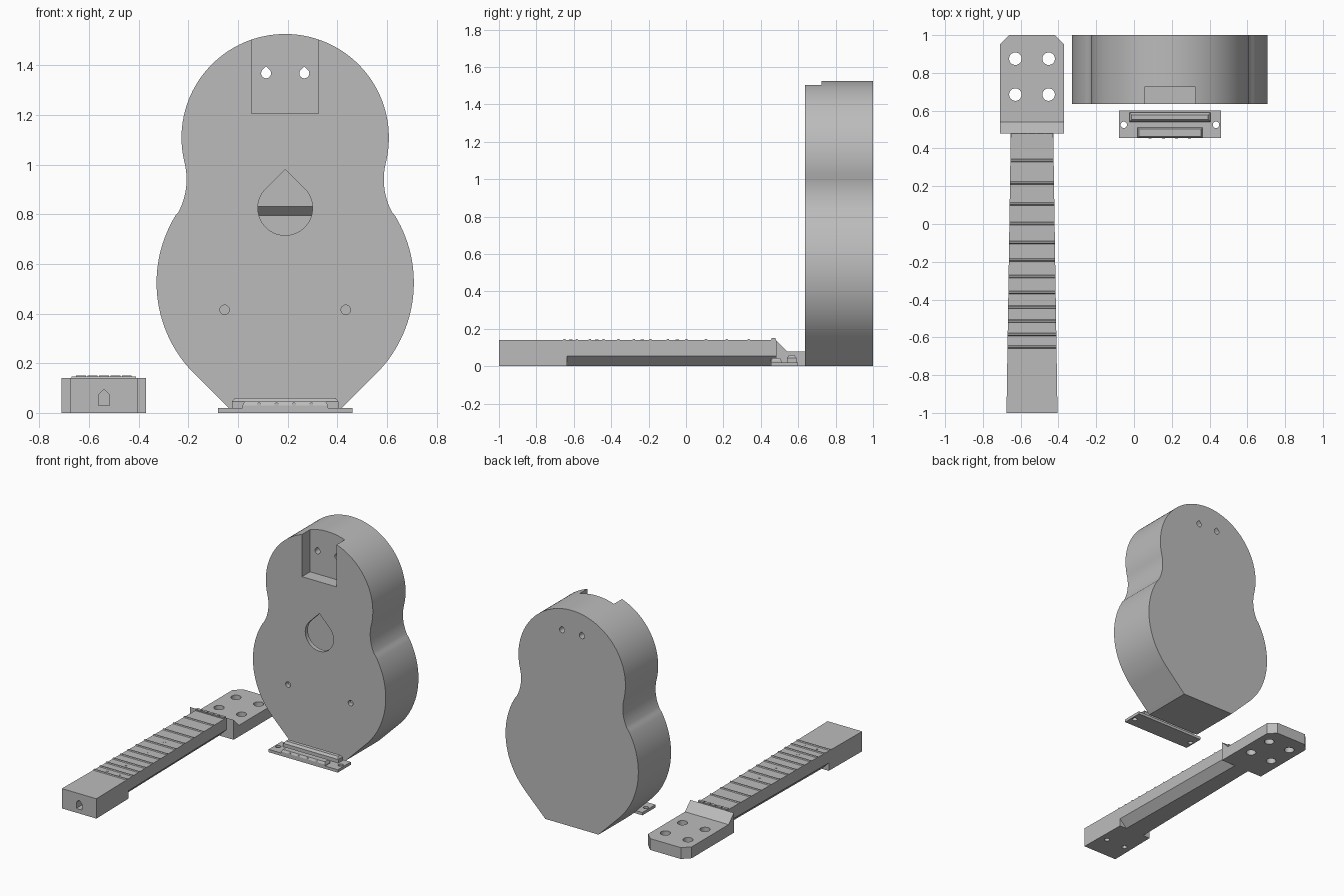
import bpy, bmesh
from math import sin, cos, radians
from mathutils import Vector

cube = bpy.data.objects.get("Cube")
if cube:
    bpy.data.objects.remove(cube)

grey = bpy.data.materials.new("plain grey")
grey.use_nodes = True
grey.diffuse_color = (0.5, 0.5, 0.5, 1)
grey.node_tree.nodes["Principled BSDF"].inputs["Base Color"].default_value = (0.5, 0.5, 0.5, 1)


def loft(name, start, end):
    """Solid between two matching rings of points."""
    bm = bmesh.new()
    a = [bm.verts.new(p) for p in start]
    b = [bm.verts.new(p) for p in end]
    n = len(a)
    bm.faces.new(a)
    bm.faces.new(b)
    for i in range(n):
        j = (i + 1) % n
        bm.faces.new((a[i], a[j], b[j], b[i]))
    bmesh.ops.recalc_face_normals(bm, faces=bm.faces)
    mesh = bpy.data.meshes.new(name)
    bm.to_mesh(mesh)
    bm.free()
    mesh.materials.append(grey)
    ob = bpy.data.objects.new(name, mesh)
    bpy.context.collection.objects.link(ob)
    return ob


def prism(name, pts, axis, lo, hi):
    """Extrude a flat outline along one axis."""
    place = {"x": lambda p, d: (d, p[0], p[1]),
             "y": lambda p, d: (p[0], d, p[1]),
             "z": lambda p, d: (p[0], p[1], d)}[axis]
    return loft(name, [place(p, lo) for p in pts], [place(p, hi) for p in pts])


def rect(x0, x1, y0, y1):
    return [(x0, y0), (x1, y0), (x1, y1), (x0, y1)]


def arc(cx, cy, r, a0, a1, n):
    return [(cx + r * cos(radians(a0 + (a1 - a0) * i / n)),
             cy + r * sin(radians(a0 + (a1 - a0) * i / n))) for i in range(n + 1)]


def circle(cx, cy, r, n=24):
    return arc(cx, cy, r, 0, 360, n)[:-1]


def teardrop(cx, cy, r, n=32):
    return arc(cx, cy, r, 135, 405, n) + [(cx, cy + r * 2 ** 0.5)]


def boolean(ob, tool, operation="DIFFERENCE"):
    mod = ob.modifiers.new("cut", "BOOLEAN")
    mod.operation = operation
    mod.solver = "EXACT"
    mod.object = tool
    bpy.context.view_layer.objects.active = ob
    bpy.ops.object.modifier_apply(modifier=mod.name)
    bpy.data.objects.remove(tool)


def smooth(ob):
    bpy.ops.object.select_all(action="DESELECT")
    ob.select_set(True)
    bpy.context.view_layer.objects.active = ob
    bpy.ops.object.shade_smooth_by_angle(angle=radians(25))


# Body: two bouts joined by waist arcs
BX = 0.19


def body_outline(inset):
    low, waist, up = 0.518 - inset, 0.28 + inset, 0.4175 - inset
    half = [(0.208 - 0.414 * inset, inset)]
    half += arc(0, 0.524, low, -45, 31.6, 28)
    half += arc(0.677, 0.94, waist, 211.6, 166.1, 14)[1:]
    half += arc(0, 1.108, up, -13.9, 90, 36)[1:]
    return [(BX + x, z) for x, z in half] + [(BX - x, z) for x, z in half[-2::-1]]


body = prism("body", body_outline(0), "y", 0.635, 1.0)

# Hollow inside with a thicker upper back
cavity = prism("cavity_cutter", body_outline(0.03), "y", 0.6, 1.0)
depth = [(0.665, 0), (0.97, 0), (0.97, 0.795), (0.935, 0.83), (0.935, 1.16), (0.665, 1.16)]
boolean(cavity, prism("depth_cutter", depth, "x", -1, 1), "INTERSECT")
boolean(body, cavity)

# Neck pocket, sound hole and screw holes
boolean(body, prism("pocket_cutter", rect(0.055, 0.325, 1.205, 1.6), "y", 0.6, 0.725))
boolean(body, prism("sound_hole_cutter", teardrop(BX, 0.825, 0.11, 48), "y", 0.6, 0.7))
for side in (-1, 1):
    boolean(body, prism("neck_screw_cutter", teardrop(BX + side * 0.077, 1.367, 0.02, 20), "y", 0.7, 1.1))
    boolean(body, prism("bridge_screw_cutter", circle(BX + side * 0.244, 0.415, 0.019), "y", 0.6, 0.7))
smooth(body)

# Neck: heel block, chamfered shaft, headstock
NX = -0.54
TOP = 0.14


def half_width(y):
    return 0.135 - 0.0225 * (y + 1) / 1.48


def shaft_section(y):
    w = half_width(y)
    half = [(w, TOP), (w, 0.055), (w - 0.055, 0)]
    return [(NX + x, y, z) for x, z in half] + [(NX - x, y, z) for x, z in half[::-1]]


loft("neck_shaft", shaft_section(-0.635), shaft_section(0.48))
w0, w1 = half_width(-1), half_width(-0.635)
heel = prism("neck_heel", [(NX - w0, -1), (NX + w0, -1), (NX + w1, -0.635), (NX - w1, -0.635)], "z", 0, TOP)
house = [(NX - 0.022, 0.03), (NX + 0.022, 0.03), (NX + 0.022, 0.073), (NX, 0.095), (NX - 0.022, 0.073)]
boolean(heel, prism("rod_hole_cutter", house, "y", -1.1, -0.7))
for side in (-1, 1):
    boolean(heel, prism("heel_screw_cutter", circle(NX + side * 0.077, -0.835, 0.018), "z", -0.1, 0.09))

HW = 0.17
head = prism("headstock", [(NX - HW, 0.48), (NX + HW, 0.48), (NX + HW, 0.95), (NX + HW - 0.05, 1),
                           (NX - HW + 0.05, 1), (NX - HW, 0.95)], "z", 0, 0.08)
for side in (-1, 1):
    for y in (0.685, 0.875):
        boolean(head, prism("peg_hole_cutter", circle(NX + side * 0.088, y, 0.033, 32), "z", -0.1, 0.2))
smooth(head)
prism("nut_ramp", [(0.48, 0.08), (0.48, TOP), (0.54, 0.08)], "x", NX - HW, NX + HW)

# Nut with string slots
prism("nut", rect(0.455, 0.48, 0.1, 0.144), "x", NX - 0.112, NX + 0.112)
for i in range(5):
    x = NX - 0.112 + i * 0.046
    prism("nut_tooth", rect(0.458, 0.478, 0.144, 0.15), "x", x, x + 0.04)

# Frets in twelve-tone spacing, with marker dots between them
fret_y = [0.46 - 2.22 * (1 - 2 ** (-n / 12)) for n in range(13)]
for y in fret_y[1:]:
    w = half_width(y)
    prism("fret", [(y - 0.008, TOP), (y - 0.004, TOP + 0.006), (y + 0.004, TOP + 0.006), (y + 0.008, TOP)],
          "x", NX - w, NX + w)
for n, offsets in ((5, (0,)), (7, (0,)), (10, (0,)), (12, (-0.05, 0.05))):
    for dx in offsets:
        prism("marker_dot", circle(NX + dx, (fret_y[n] + fret_y[n - 1]) / 2, 0.009, 16), "z", TOP, TOP + 0.002)

# Bridge: base plate, tie block and saddle
base = prism("bridge_base", rect(-0.08, 0.46, 0.455, 0.6), "z", 0, 0.02)
for side in (-1, 1):
    boolean(base, prism("bridge_hole_cutter", circle(BX + side * 0.244, 0.525, 0.017), "z", -0.1, 0.1))


def ridge(name, hw, y0, y1, height, bevel):
    """Block with a sloped upper edge."""
    prism(name + "_foot", rect(BX - hw, BX + hw, y0, y1), "z", 0.02, height - 0.015)
    low = rect(BX - hw, BX + hw, y0, y1)
    high = rect(BX - hw + bevel, BX + hw - bevel, y0 + bevel, y1 - bevel)
    return loft(name, [(x, y, height - 0.015) for x, y in low], [(x, y, height) for x, y in high])


ridge("bridge_saddle", 0.215, 0.54, 0.59, 0.06, 0.012)
ridge("tie_block", 0.172, 0.455, 0.51, 0.045, 0.008)
for i in range(4):
    prism("string_hole", circle(0.085 + i * 0.07, 0.034, 0.008, 12), "y", 0.453, 0.456)
